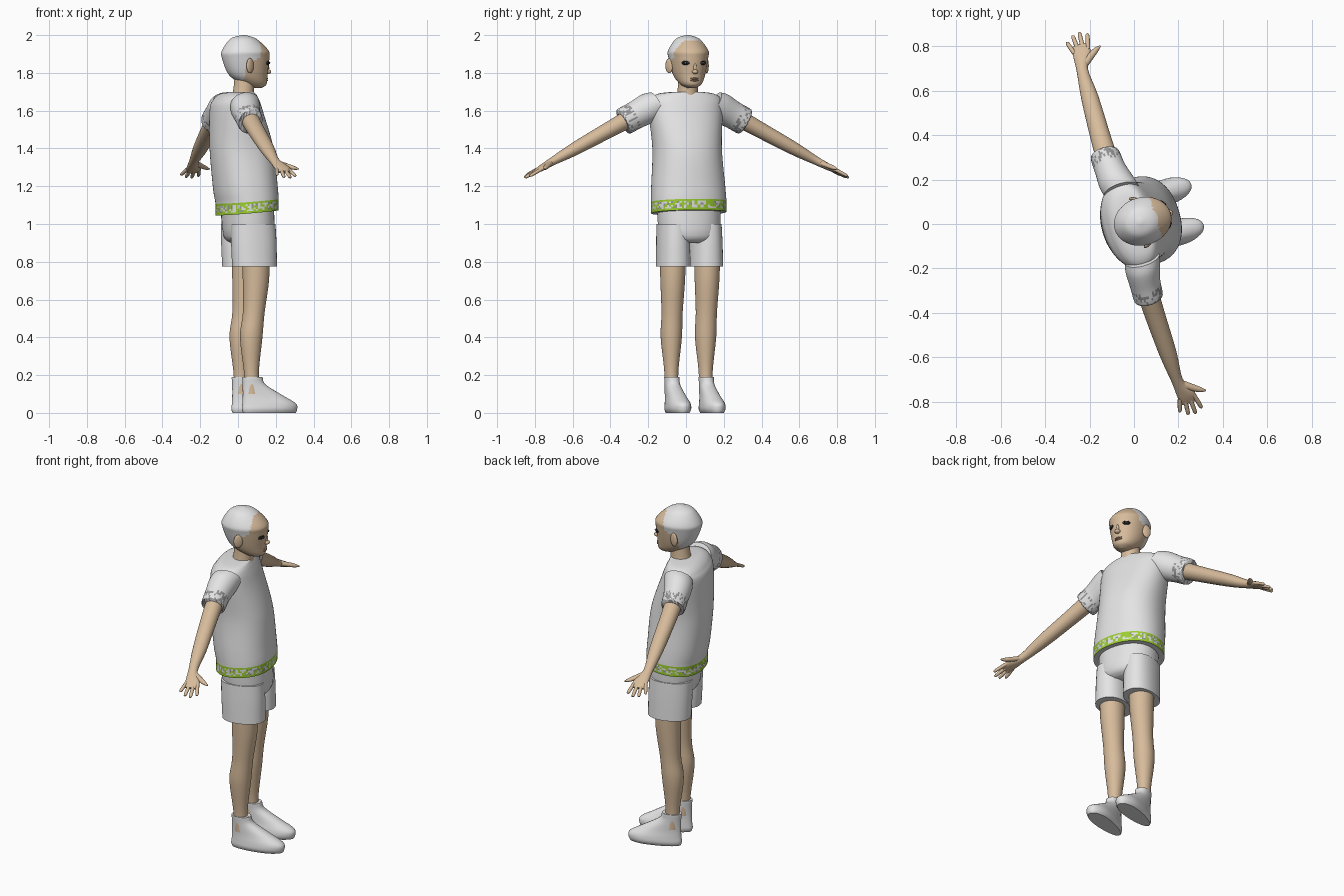
import bpy, bmesh, math, random
from mathutils import Matrix, Vector

random.seed(4)
if "Cube" in bpy.data.objects:
    bpy.data.objects.remove(bpy.data.objects["Cube"])

TURN = Matrix.Rotation(math.radians(17), 4, "Z")   # the whole figure is turned
HIP = .095                                         # sideways offset of each leg
SLOPE = .53                                        # fall of the arms


def material(name, red, green, blue):
    mat = bpy.data.materials.new(name)
    mat.use_nodes = True
    mat.diffuse_color = (red, green, blue, 1)
    mat.node_tree.nodes["Principled BSDF"].inputs["Base Color"].default_value = mat.diffuse_color
    return mat


SKIN = material("skin", .68, .5, .33)
WHITE = material("white cloth", .78, .78, .79)
GREEN = material("leaf green", .33, .62, .03)
GREY = material("pattern grey", .3, .3, .3)
BLACK = material("lash black", .01, .01, .01)
LIP = material("lip", .5, .3, .22)


def clamp(value):
    return max(0, min(1, value))


def finish(name, bm, mats, rule=None, warp=None):
    """Colour the faces by rule, adjust the part, and add it to the scene."""
    bmesh.ops.recalc_face_normals(bm, faces=bm.faces)
    if rule:
        for face in bm.faces:
            face.material_index = rule(face.calc_center_median())
    if warp:
        for vert in bm.verts:
            vert.co = warp(vert.co)
    bm.transform(TURN)
    mesh = bpy.data.meshes.new(name)
    bm.to_mesh(mesh)
    bm.free()
    for mat in mats:
        mesh.materials.append(mat)
    obj = bpy.data.objects.new(name, mesh)
    bpy.context.collection.objects.link(obj)
    bpy.context.view_layer.objects.active = obj
    obj.select_set(True)
    bpy.ops.object.shade_smooth_by_angle(angle=math.radians(50))
    obj.select_set(False)


def smooth_path(rows, steps):
    """Catmull-Rom interpolation between section rows."""
    padded = [rows[0], *rows, rows[-1]]
    path = []
    for before, start, end, after in zip(padded, padded[1:], padded[2:], padded[3:]):
        for step in range(steps):
            t = step / steps
            path.append([q + t / 2 * (r - p + t * (2*p - 5*q + 4*r - s + t * (3*(q - r) + s - p)))
                         for p, q, r, s in zip(before, start, end, after)])
    return path + [rows[-1]]


def loft(name, rows, mats, steps=4, segs=32, box=1, flat=False, **options):
    """Skin over sections (x, y, z, radius along x, other radius)."""
    path = smooth_path(rows, steps)
    points = [Vector(row[:3]) for row in path]
    bm = bmesh.new()
    rings = []
    for i, (point, row) in enumerate(zip(points, path)):
        tangent = (points[min(i + 1, len(points) - 1)] - points[max(i - 1, 0)]).normalized()
        wide = tangent.cross(Vector((0, 0, 1))).normalized() if flat else Vector((1, 0, 0))
        deep = tangent.cross(wide).normalized()
        ring = []
        for k in range(segs):
            angle = math.tau * k / segs
            c, s = (math.copysign(abs(w) ** box, w) for w in (math.cos(angle), math.sin(angle)))
            ring.append(bm.verts.new(point + wide * c * row[3] + deep * s * row[4]))
        rings.append(ring)
    for low, high in zip(rings, rings[1:]):
        for k in range(segs):
            bm.faces.new((low[k - 1], low[k], high[k], high[k - 1]))
    bm.faces.new(rings[0])
    bm.faces.new(rings[-1])
    finish(name, bm, mats, **options)


def column(name, y, rows, mats, **options):
    """Upright loft from rows (x, z, depth radius, width radius)."""
    loft(name, [(x, y, z, deep, wide) for x, z, deep, wide in rows], mats, **options)


def reach(name, side, rows, mats, **options):
    """Loft along the falling arm line from rows (x, distance out, radius, thickness)."""
    loft(name, [(x, side * out, 1.72 - SLOPE * out, wide, thick) for x, out, wide, thick in rows],
         mats, **options)


def ball(name, loc, size, mat, turn=0):
    bm = bmesh.new()
    bmesh.ops.create_uvsphere(bm, u_segments=20, v_segments=12, radius=1)
    bm.transform(Matrix.LocRotScale(Vector(loc), Matrix.Rotation(turn, 3, "Z"), Vector(size)))
    finish(name, bm, [mat])


def hair_rule(c):
    """Skin in front of a hairline that runs from the temple back to the ear."""
    hairline = .015 + .085 * clamp((c.z - 1.83) / .06)
    return 0 if c.x > hairline and c.z < 1.97 else 1


def hem_rule(c):
    """Green edges with leaf blotches between them."""
    if c.z > 1.12 or c.z < 1.061:
        return 0
    if c.z < 1.07 or c.z > 1.11:
        return 1
    return random.choice((0, 0, 1, 1, 2))


def hem_tilt(co):
    return co + Vector((0, 0, .09 * (co.x - .05) * clamp((1.3 - co.z) / .2)))


def cuff_rule(c):
    return random.choice((0, 0, 1)) if abs(c.y) - SLOPE * c.z > -.55 else 0


def shoe_shape(co):
    """Narrow heel and broad toe."""
    middle = math.copysign(HIP, co.y)
    return Vector((co.x, middle + (co.y - middle) * (.76 + .27 * clamp(co.x / .22)), co.z))


# Head and neck
column("head", 0, [(.1, 1.72, .03, .02), (.09, 1.74, .066, .055), (.056, 1.79, .104, .083),
                   (.042, 1.88, .128, .103), (.04, 1.92, .124, .104), (.03, 1.98, .07, .062),
                   (.03, 2, .01, .01)], [SKIN, WHITE], segs=72, steps=6, rule=hair_rule)
column("neck", 0, [(.02, 1.62, .07, .07), (.03, 1.7, .056, .055), (.04, 1.79, .056, .05)], [SKIN])
ball("nose_bridge", (.161, 0, 1.825), (.012, .009, .028), SKIN)
ball("nose_tip", (.165, 0, 1.806), (.018, .016, .012), SKIN)
for name, height in (("upper_lip", 1.77), ("lower_lip", 1.76)):
    ball(name, (.155, 0, height), (.01, .023, .005), LIP)

# Shirt with a leafy border, and the top of the shorts
column("shirt", 0, [(.05, 1.06, .16, .2), (.05, 1.12, .16, .2), (.04, 1.2, .165, .196),
                    (.02, 1.4, .165, .183), (-.01, 1.6, .13, .2), (-.01, 1.66, .107, .195),
                    (0, 1.69, .083, .15), (.02, 1.7, .06, .065)],
       [WHITE, GREEN, GREY], segs=96, steps=7, box=.9, rule=hem_rule, warp=hem_tilt)
column("shorts_hips", 0, [(.06, .9, .09, .12), (.06, .94, .13, .16), (.05, 1.1, .135, .17)],
       [WHITE], box=.9)

for side, tag in ((1, "left_"), (-1, "right_")):
    # Eyes and ears
    eye_turn = side * .35
    eye_y = side * .044
    ball(tag + "eye_rim", (.148, eye_y, 1.853), (.013, .024, .012), BLACK, eye_turn)
    ball(tag + "eye_white", (.153, eye_y, 1.853), (.01, .014, .006), WHITE, eye_turn)
    ball(tag + "iris", (.16, eye_y, 1.853), (.005, .005, .006), BLACK, eye_turn)
    ball(tag + "ear", (.035, side * .104, 1.838), (.026, .01, .04), SKIN, side * -.5)

    # Sleeve with a patterned cuff, and the arm
    reach(tag + "sleeve", side, [(-.01, .16, .08, .07), (-.02, .2, .08, .08), (-.03, .27, .07, .074),
                                 (-.034, .335, .066, .072), (-.034, .325, .05, .05)],
          [WHITE, GREY], segs=48, steps=6, rule=cuff_rule)
    reach(tag + "arm", side, [(-.03, .26, .05, .05), (-.03, .4, .046, .043), (-.024, .6, .039, .035),
                              (-.02, .73, .026, .022), (0, .8, .041, .016), (0, .84, .034, .007)],
          [SKIN])

    # Fingers fan out from the palm
    for finger, length in enumerate((.87, .89, .895, .88)):
        root = .021 * (finger - 1.5)
        reach(f"{tag}finger_{finger}", side,
              [(root, .81, .01, .01), (root * 1.5, length - .01, .009, .008),
               (root * 1.5, length, .002, .002)], [SKIN], segs=12, flat=True)
    reach(tag + "thumb", side, [(0, .755, .018, .014), (.06, .795, .013, .011),
                                (.09, .81, .003, .003)], [SKIN], segs=14, flat=True)

    # Leg inside a wide shorts leg
    y = side * HIP
    column(tag + "shorts_leg", side * .09, [(.064, .775, .12, .087), (.06, .9, .122, .084),
                                            (.056, 1, .12, .08)], [WHITE], box=.9)
    column(tag + "leg", y, [(.07, .86, .075, .07), (.07, .7, .07, .065), (.058, .53, .058, .056),
                            (.044, .4, .06, .056), (.045, .22, .04, .037), (.05, .1, .04, .037)],
           [SKIN])

    # Shoe, from sole to ankle collar, with laces
    column(tag + "shoe", y, [(.145, 0, .145, .05), (.145, .02, .152, .06), (.143, .05, .147, .058),
                             (.11, .09, .112, .05), (.06, .15, .062, .045), (.05, .19, .054, .046),
                             (.05, .18, .04, .038)],
           [WHITE], segs=40, box=.92, warp=shoe_shape)
    for lace in range(3):
        ball(f"{tag}lace_{lace}", (.11 + .026 * lace, y, .14 - .022 * lace),
             (.01, .03, .006), WHITE, side * .2)
    ball(tag + "lace_shadow", (.125, y, .13), (.006, .03, .005), GREY, side * -.3)
